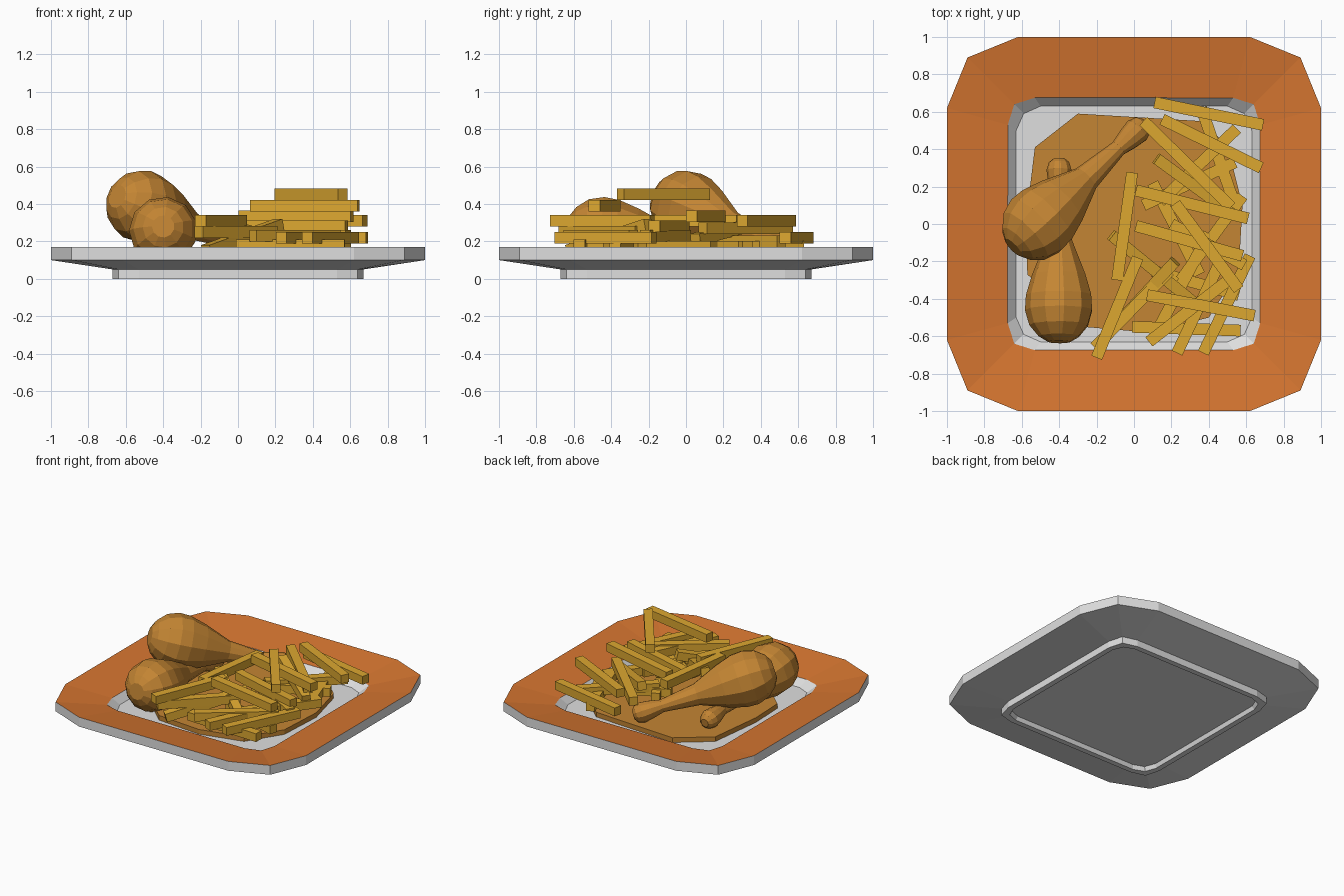
import bpy, bmesh, math
from mathutils import Vector, Matrix

def material(name, rgb):
    m = bpy.data.materials.new(name)
    m.diffuse_color = (*rgb, 1)
    return m

WHITE = material("plate_white", (0.74, 0.74, 0.74))
ORANGE = material("rim_orange", (0.67, 0.18, 0.03))
BROWN = material("roast_brown", (0.55, 0.235, 0.033))
GOLD = material("fry_gold", (0.72, 0.39, 0.03))

def finish(bm, name, *mats):
    bmesh.ops.recalc_face_normals(bm, faces=bm.faces)
    me = bpy.data.meshes.new(name)
    bm.to_mesh(me)
    bm.free()
    for m in mats:
        me.materials.append(m)
    ob = bpy.data.objects.new(name, me)
    bpy.context.collection.objects.link(ob)
    return ob

def loft(bm, rings, colours=None):
    """Skin a stack of point rings and cap both ends."""
    loops = [[bm.verts.new(p) for p in r] for r in rings]
    n = len(loops[0])
    for k, (a, b) in enumerate(zip(loops, loops[1:])):
        for i in range(n):
            j = (i + 1) % n
            f = bm.faces.new((a[i], a[j], b[j], b[i]))
            f.material_index = colours[k] if colours else 0
    bm.faces.new(loops[0])
    bm.faces.new(loops[-1])

# Plate: rounded squares (half size, flat-side half length, corner, height)
def square(h, s, c, z):
    quarter = [(h, -s), (h, s), (c, c)]
    return [Matrix.Rotation(q * math.pi / 2, 3, 'Z') @ Vector((x, y, z))
            for q in range(4) for x, y in quarter]

bm = bmesh.new()
loft(bm, [square(0.62, 0.51, 0.59, 0.03),    # recess under the foot
          square(0.63, 0.52, 0.60, 0.0),
          square(0.67, 0.53, 0.64, 0.0),
          square(0.67, 0.53, 0.64, 0.05),
          square(1.0, 0.62, 0.89, 0.10),
          square(1.0, 0.62, 0.89, 0.17),
          square(0.675, 0.53, 0.64, 0.12),   # orange rim
          square(0.63, 0.50, 0.59, 0.07)],   # well
     [0, 0, 0, 0, 0, 1, 0])
finish(bm, "plate", WHITE, ORANGE)

# Flat crust slice under the food
outline = [(-0.30, 0.59), (-0.53, 0.41), (-0.58, 0.0), (-0.57, -0.27), (-0.27, -0.55),
           (0.08, -0.58), (0.40, -0.50), (0.56, -0.25), (0.58, 0.1), (0.50, 0.42), (0.36, 0.55)]
bm = bmesh.new()
loft(bm, [[(x, y, z) for x, y in outline] for z in (0.06, 0.105)])
finish(bm, "crust_base", BROWN)

# Drumsticks: lathe profile (distance along axis, radius)
PROFILE = [(0, 0.06), (0.03, 0.11), (0.09, 0.16), (0.17, 0.183), (0.25, 0.178), (0.36, 0.145),
           (0.54, 0.072), (0.78, 0.042), (0.86, 0.06), (0.92, 0.068), (0.96, 0.055), (0.98, 0.03)]

def drumstick(name, start, end, scale):
    start, end = Vector(start), Vector(end)
    d = end - start
    rot = d.to_track_quat('Z', 'Y')
    rings = []
    for t, r in PROFILE:
        rings.append([start + rot @ Vector((r * scale * math.cos(a), r * scale * math.sin(a),
                                            t / 0.98 * d.length))
                      for a in (2 * math.pi * i / 11 for i in range(11))])
    bm = bmesh.new()
    loft(bm, rings)
    finish(bm, name, BROWN)

drumstick("lower_drumstick", (-0.40, -0.63, 0.28), (-0.40, 0.35, 0.15), 1.0)
drumstick("upper_drumstick", (-0.645, -0.125, 0.44), (0.06, 0.54, 0.16), 1.06)

# Fries: x, y of both ends, height, optional tilt (rise from first to second end)
FRIES = [
    # top of the pile
    (0.22, 0.11, 0.56, -0.35, 0.453), (0.07, -0.38, 0.645, -0.49, 0.39),
    (-0.01, 0.275, -0.09, -0.30, 0.31), (0.02, -0.18, -0.20, -0.715, 0.31),
    (0.15, 0.56, 0.68, 0.30, 0.31), (0.01, 0.18, 0.61, 0.03, 0.335),
    (0.11, 0.65, 0.69, 0.53, 0.22),
    # middle
    (0.05, 0.55, 0.52, 0.09, 0.27), (-0.21, -0.66, 0.19, -0.25, 0.25),
    (0.01, -0.01, 0.58, -0.17, 0.28), (0.12, 0.35, 0.53, 0.05, 0.25, -0.08),
    (0.23, -0.69, 0.47, -0.18, 0.22), (0.37, -0.69, 0.62, -0.17, 0.22),
    (0.08, -0.63, 0.53, -0.28, 0.23), (-0.12, -0.06, 0.32, -0.42, 0.24, -0.12),
    (-0.17, -0.62, 0.22, -0.20, 0.22, 0.14), (0.20, 0.0, 0.59, -0.22, 0.23),
    # bottom layer
    (-0.01, -0.55, 0.57, -0.57, 0.18), (0.13, -0.56, 0.40, -0.05, 0.17),
    (0.55, 0.51, 0.14, 0.12, 0.20), (0.36, 0.62, 0.54, 0.10, 0.17),
    (0.05, 0.10, 0.54, 0.33, 0.17), (0.25, -0.30, 0.58, 0.15, 0.17),
    (0.10, -0.25, 0.56, -0.38, 0.16), (0.10, 0.22, 0.35, -0.27, 0.16),
]
for i, (x1, y1, x2, y2, z, *tilt) in enumerate(FRIES):
    rise = tilt[0] / 2 if tilt else 0
    a, b = Vector((x1, y1, z - rise)), Vector((x2, y2, z + rise))
    mat = (Matrix.Translation((a + b) / 2) @ (b - a).to_track_quat('X', 'Z').to_matrix().to_4x4()
           @ Matrix.Diagonal(((b - a).length, 0.062, 0.062, 1)))
    bm = bmesh.new()
    bmesh.ops.create_cube(bm, size=1, matrix=mat)
    finish(bm, f"fry_{i + 1}", GOLD)
